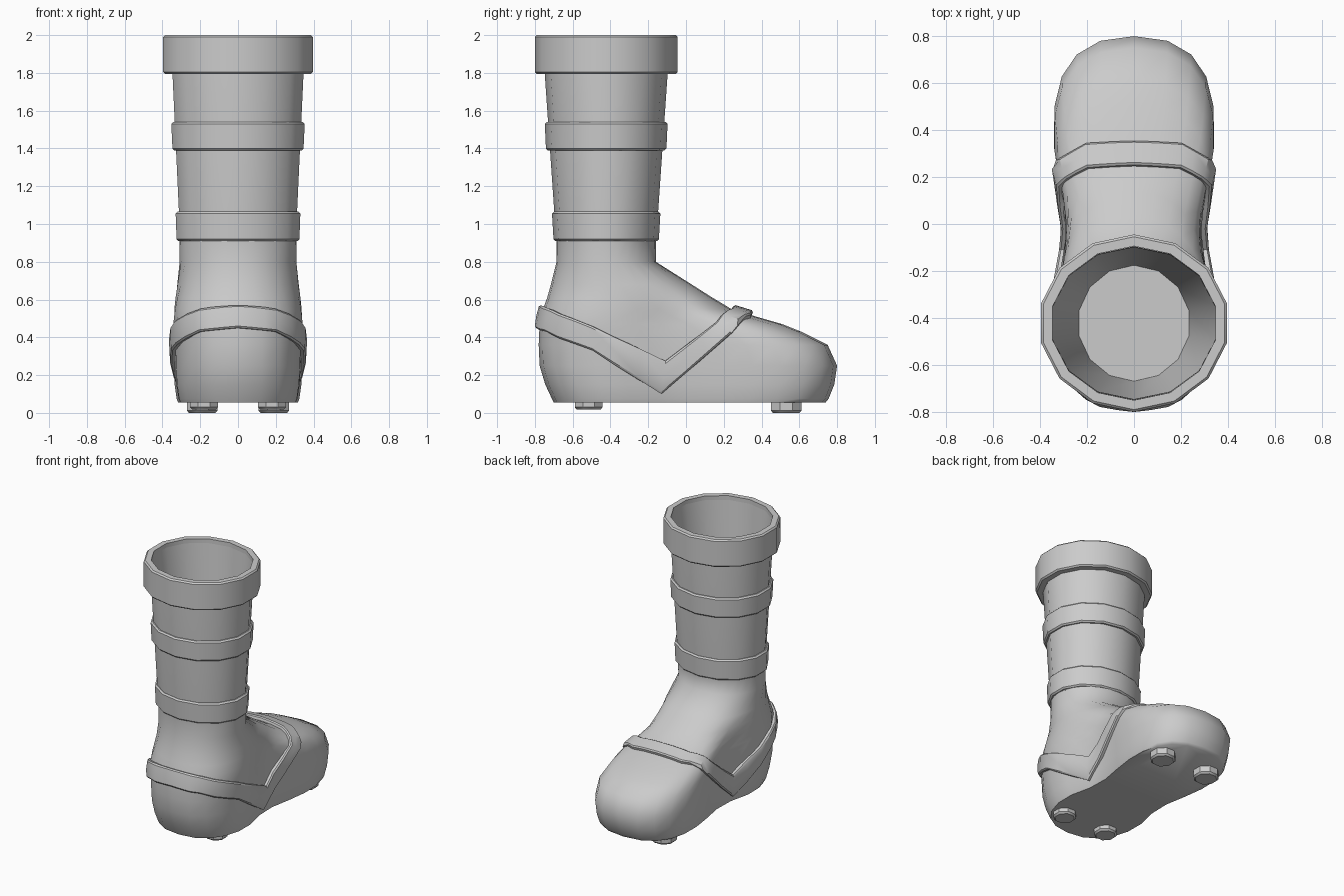
import bpy, bmesh, math
from mathutils import Vector
from mathutils.bvhtree import BVHTree

if "Cube" in bpy.data.objects:
    bpy.data.objects.remove(bpy.data.objects["Cube"])

SHAFT_Y = -0.4225


def finish(bm, name, angle):
    bmesh.ops.recalc_face_normals(bm, faces=bm.faces)
    me = bpy.data.meshes.new(name)
    bm.to_mesh(me)
    bm.free()
    me.shade_smooth()
    me.set_sharp_from_angle(angle=math.radians(angle))
    ob = bpy.data.objects.new(name, me)
    bpy.context.collection.objects.link(ob)
    return ob


def loft(name, rings, loop=False, angle=35):
    """Skin closed rings of equal size; loop joins the last ring to the first."""
    bm = bmesh.new()
    vs = [[bm.verts.new(p) for p in r] for r in rings]
    n = len(vs[0])
    pairs = list(zip(vs, vs[1:])) + ([(vs[-1], vs[0])] if loop else [])
    for a, b in pairs:
        for i in range(n):
            j = (i + 1) % n
            bm.faces.new((a[i], a[j], b[j], b[i]))
    if not loop:
        bm.faces.new(vs[0])
        bm.faces.new(vs[-1])
    return finish(bm, name, angle)


def oval(z, rx, ry, n=14):
    return [(1.02 * rx * math.sin(2 * math.pi * i / n),
             SHAFT_Y - ry * math.cos(2 * math.pi * i / n), z) for i in range(n)]


# Foot: horizontal slices (z, heel y, toe y, half width, toe squareness)
levels = [(.056, -.70, .74, .328, 5.5), (.075, -.71, .755, .335, 5.5),
          (.15, -.745, .785, .345, 5.5), (.25, -.775, .80, .351, 5.5),
          (.36, -.78, .75, .353, 5.2), (.43, -.777, .61, .352, 4.6),
          (.47, -.774, .51, .35, 4.2), (.51, -.767, .37, .347, 3.8),
          (.55, -.757, .24, .343, 3.4), (.61, -.735, .14, .335, 2.9),
          (.68, -.715, .03, .325, 2.4), (.80, -.685, -.16, .309, 2),
          (.915, -.687, -.158, .311, 2)]


def foot_slice(z, y0, y1, w, m, n=28):
    ring = []
    k = .2 * min(1, max(0, (.8 - z) / .3))        # waist pinch fades upward
    e = .44 if z < .5 else .48
    for i in range(n):
        t = 2 * math.pi * i / n
        v = -math.cos(t)
        y = (y0 + y1) / 2 + (y1 - y0) / 2 * v
        q = m if v > 0 else min(m, 4.2)
        s = max(0, 1 - abs(v) ** q) ** e if i % (n // 2) else 0
        d = (y + .06) / (.28 if y > -.06 else .2)
        half = s * w * (1 - k * math.exp(-d * d))
        ring.append((half if i < n / 2 else -half, y, z))
    return ring


foot = loft("foot", [foot_slice(*l) for l in levels], angle=62)

# Shaft with open, tapering inside
loft("shaft", [oval(*r) for r in [
    (.905, .307, .264), (1.82, .35, .327),
    (1.97, .348, .325), (.92, .235, .247)]])


# Cuff and shaft bands: bevelled rings
def band(name, z0, z1, lo, hi, t, b=.01):
    (ax, ay), (cx, cy) = lo, hi
    loft(name, [oval(*r) for r in [
        (z0, ax - t, ay - t), (z0, ax - b, ay - b), (z0 + b, ax, ay),
        (z1 - b, cx, cy), (z1, cx - b, cy - b), (z1, cx - t, cy - t)]], loop=True)


band("lower_band", .91, 1.065, (.327, .279), (.332, .287), .023)
band("upper_band", 1.39, 1.54, (.349, .319), (.355, .325), .03)
band("cuff", 1.795, 2.0, (.398, .378), (.398, .378), .05)

# Strap: edge points on one side, snapped to the foot, mirrored
upper = [(0, -.77, .57), (.2, -.72, .55), (.36, -.5, .46), (.3, -.11, .275),
         (.32, .16, .48), (.2, .24, .55), (0, .25, .56)]
lower = [(0, -.79, .45), (.2, -.74, .43), (.37, -.5, .33), (.3, -.13, .10),
         (.33, .24, .42), (.2, .34, .50), (0, .35, .52)]


def densify(pts, k=3):
    pts = [Vector(p) for p in pts]
    out = [a.lerp(b, i / k) for a, b in zip(pts, pts[1:]) for i in range(k)]
    return out + [pts[-1]]


bm = bmesh.new()
bm.from_mesh(foot.data)
tree = BVHTree.FromBMesh(bm)
bm.free()


def snap(p, off):
    co, no, _, _ = tree.find_nearest(p)
    q = co + no * off
    if abs(p.x) < 1e-6:
        q.x = 0
    return q


sections = []
for u, l in zip(densify(upper), densify(lower)):
    sections.append([snap(u, -.02), snap(u, .018), snap(u.lerp(l, .08), .026),
                     snap(u.lerp(l, .5), .026), snap(u.lerp(l, .92), .026),
                     snap(l, .018), snap(l, -.02)])
mirrored = [[Vector((-p.x, p.y, p.z)) for p in s] for s in sections[-2:0:-1]]
loft("strap", sections + mirrored, loop=True)

# Sole studs: bevelled octagons
for name, x, y, r, z in [("heel_stud", .18, -.515, .08, .018),
                         ("toe_stud", .19, .53, .088, 0)]:
    for side, label in ((-1, "left"), (1, "right")):
        rings = [[(side * x + q * math.cos(math.pi * (i + .5) / 4),
                   y + q * math.sin(math.pi * (i + .5) / 4), h) for i in range(8)]
                 for h, q in ((z, r - .012), (z + .012, r), (.07, r))]
        loft(name + "_" + label, rings)
